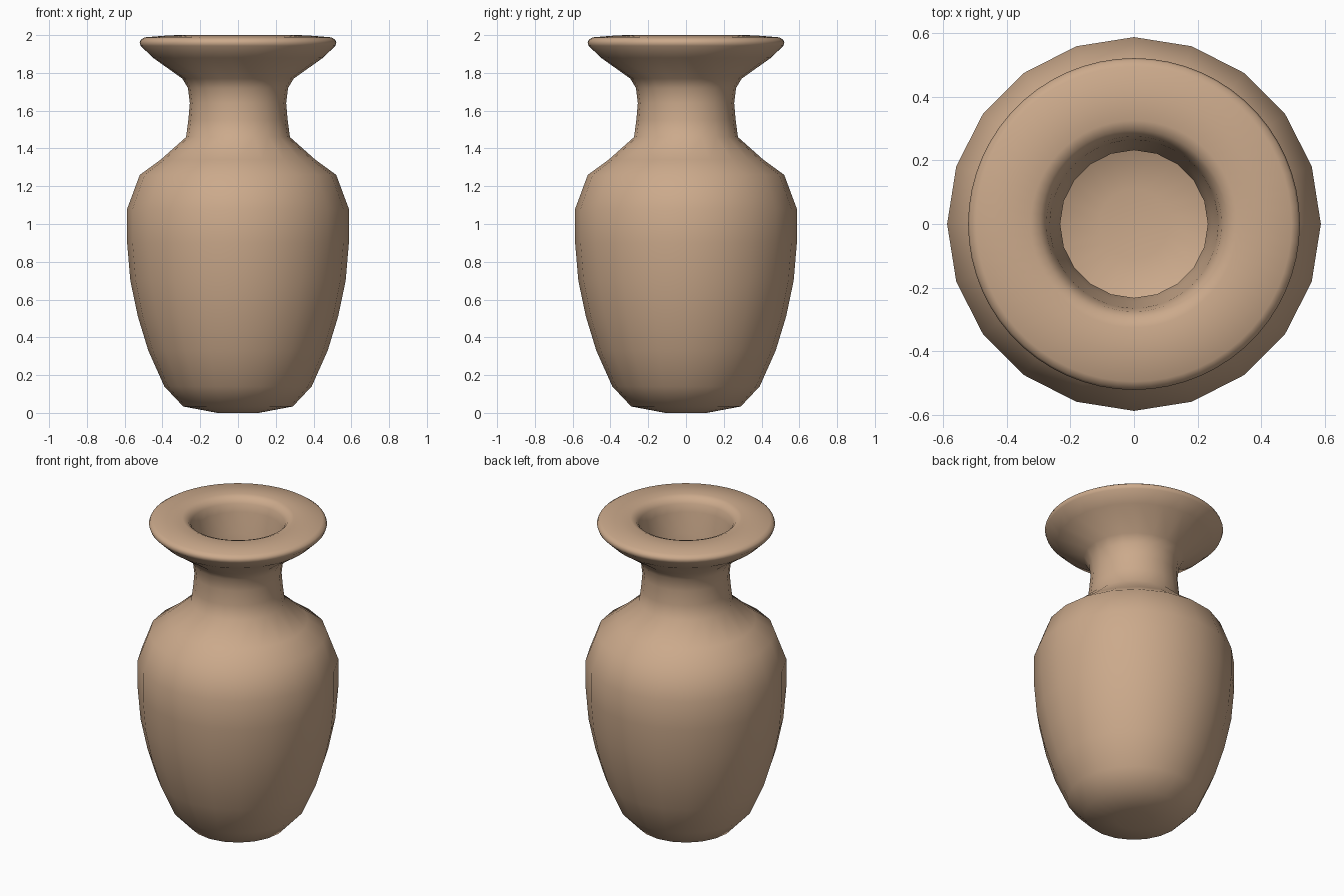
import bpy, bmesh, math

if "Cube" in bpy.data.objects:
    bpy.data.objects.remove(bpy.data.objects["Cube"])

# Profile (radius, height, sides): the body is 20-sided, the lip is rounder
BODY, LIP = 20, 60
outer = [(0.11, 0.0), (0.29, 0.034), (0.39, 0.14), (0.475, 0.33), (0.53, 0.51),
         (0.57, 0.70), (0.587, 0.90), (0.587, 1.08), (0.52, 1.26), (0.41, 1.34),
         (0.275, 1.46), (0.263, 1.55), (0.255, 1.64), (0.265, 1.72), (0.295, 1.77)]
lip = [(0.45, 1.88), (0.515, 1.943), (0.521, 1.96), (0.515, 1.975), (0.495, 1.988),
       (0.40, 1.996), (0.325, 2.0), (0.295, 1.988), (0.275, 1.96), (0.265, 1.91)]
inner = [(0.245, 1.78), (0.232, 1.70), (0.232, 1.60), (0.25, 1.44), (0.39, 1.31),
         (0.49, 1.24), (0.557, 1.07), (0.557, 0.90), (0.54, 0.70), (0.50, 0.51),
         (0.445, 0.34), (0.365, 0.17), (0.27, 0.07), (0.11, 0.04)]
profile = ([(r, z, BODY) for r, z in outer] + [(r, z, LIP) for r, z in lip]
           + [(r, z, BODY) for r, z in inner])

bm = bmesh.new()


def ring(r, z, n):
    return [bm.verts.new((r * math.cos(math.tau * i / n), r * math.sin(math.tau * i / n), z))
            for i in range(n)]


def bridge(a, b):
    """Join two rings, one face per sector, even if one ring is denser."""
    n = min(len(a), len(b))
    ka, kb = len(a) // n, len(b) // n
    for i in range(n):
        low = [a[(i * ka + j) % len(a)] for j in range(ka + 1)]
        high = [b[(i * kb + j) % len(b)] for j in range(kb + 1)]
        bm.faces.new(low + high[::-1])


rings = [ring(*p) for p in profile]
for a, b in zip(rings, rings[1:]):
    bridge(a, b)

# Underside and inside floor
bm.faces.new(rings[0][::-1])
bm.faces.new(rings[-1])
bmesh.ops.recalc_face_normals(bm, faces=bm.faces[:])
for f in bm.faces:
    f.smooth = True

mesh = bpy.data.meshes.new("vase")
bm.to_mesh(mesh)
bm.free()
vase = bpy.data.objects.new("vase", mesh)
bpy.context.collection.objects.link(vase)

# Clay colour
clay = bpy.data.materials.new("clay")
clay.diffuse_color = (0.60, 0.40, 0.26, 1)
clay.use_nodes = True
clay.node_tree.nodes["Principled BSDF"].inputs["Base Color"].default_value = clay.diffuse_color
mesh.materials.append(clay)
